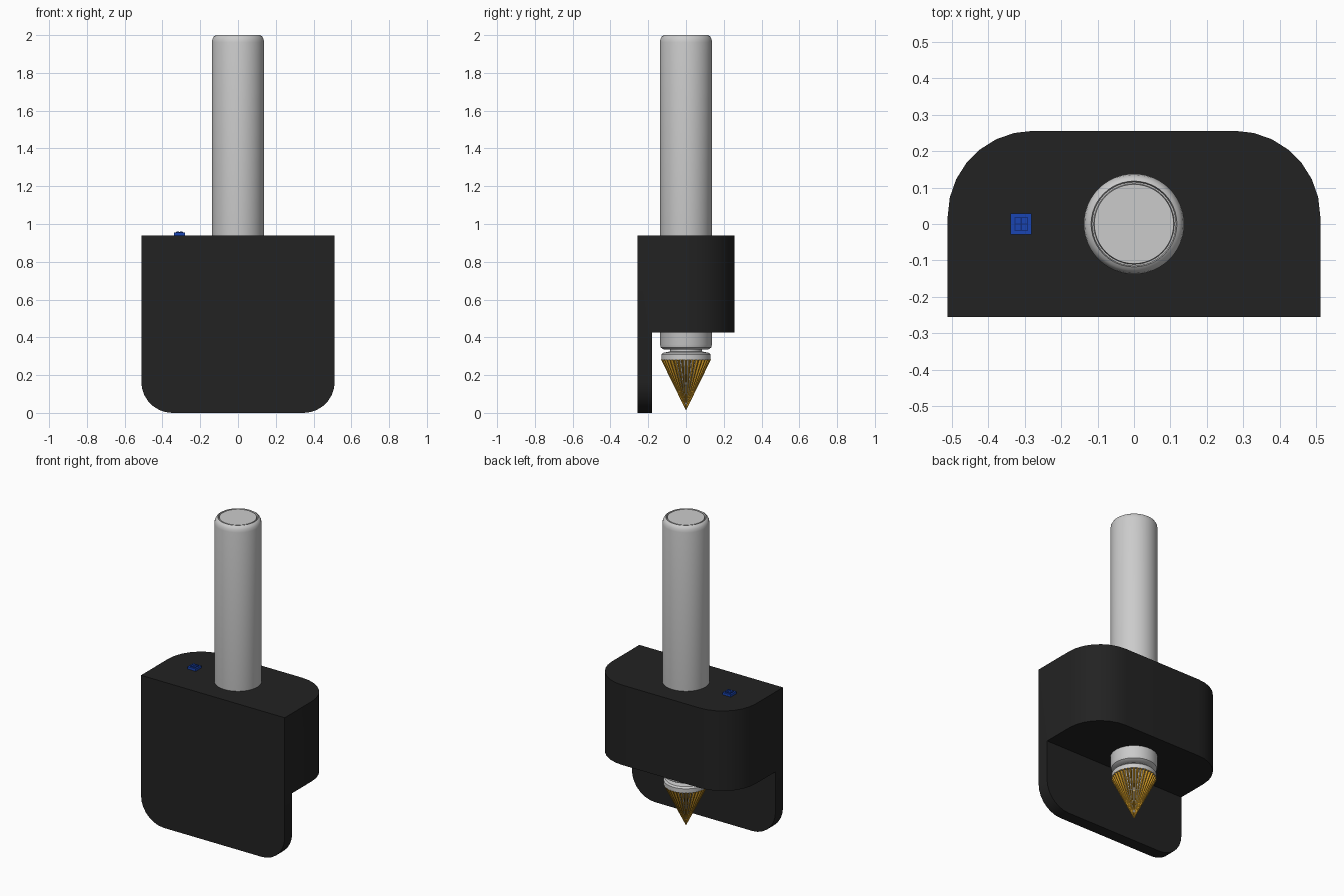
import bpy, bmesh
from math import sin, cos, pi, radians

if "Cube" in bpy.data.objects:
    bpy.data.objects.remove(bpy.data.objects["Cube"])


def material(name, rgb):
    m = bpy.data.materials.new(name)
    m.diffuse_color = (*rgb, 1)
    m.use_nodes = True
    m.node_tree.nodes["Principled BSDF"].inputs["Base Color"].default_value = m.diffuse_color
    return m


BLACK = material("black", (0.016, 0.016, 0.016))
GOLD = material("gold", (0.65, 0.33, 0.02))
BLUE = material("blue", (0.01, 0.06, 0.45))
DARK_BLUE = material("dark_blue", (0.005, 0.025, 0.2))


def finish(name, bm, mat=None, angle=None):
    bmesh.ops.recalc_face_normals(bm, faces=bm.faces)
    me = bpy.data.meshes.new(name)
    bm.to_mesh(me)
    bm.free()
    ob = bpy.data.objects.new(name, me)
    bpy.context.collection.objects.link(ob)
    if mat:
        me.materials.append(mat)
    if angle:
        bpy.ops.object.select_all(action='DESELECT')
        ob.select_set(True)
        bpy.context.view_layer.objects.active = ob
        bpy.ops.object.shade_smooth_by_angle(angle=radians(angle))
    return ob


def lathe(name, profile, sides=48):
    """Closed solid of revolution; profile ends become caps."""
    bm = bmesh.new()
    rings = [[bm.verts.new((r * cos(2 * pi * i / sides), r * sin(2 * pi * i / sides), z))
              for i in range(sides)] for r, z in profile]
    for a, b in zip(rings, rings[1:]):
        for i in range(sides):
            j = (i + 1) % sides
            bm.faces.new((a[i], a[j], b[j], b[i]))
    bm.faces.new(rings[0])
    bm.faces.new(rings[-1])
    return finish(name, bm, angle=30)


def add_box(bm, x, y, z0, z1, sx, sy):
    vs = bmesh.ops.create_cube(bm, size=1)["verts"]
    for v in vs:
        v.co = (x + v.co.x * sx, y + v.co.y * sy, (z0 + z1) / 2 + v.co.z * (z1 - z0))


# Housing: L-shaped side profile swept across x, then corners rounded
bm = bmesh.new()
W = 0.512
side = [(-.256, 0), (-.18, 0), (-.18, .425), (.256, .425), (.256, .94), (-.256, .94)]
face = bm.faces.new([bm.verts.new((-W, y, z)) for y, z in side])
ext = bmesh.ops.extrude_face_region(bm, geom=[face])
for v in ext["geom"]:
    if isinstance(v, bmesh.types.BMVert):
        v.co.x = W
back = [e for e in bm.edges if all(v.co.y > .25 for v in e.verts)
        and abs(e.verts[0].co.z - e.verts[1].co.z) > .1]
bmesh.ops.bevel(bm, geom=back, offset=.235, segments=7, profile=.5, affect='EDGES')
low = [e for e in bm.edges if all(v.co.z < .01 for v in e.verts)
       and abs(e.verts[0].co.y - e.verts[1].co.y) > .01]
bmesh.ops.bevel(bm, geom=low, offset=.165, segments=7, profile=.5, affect='EDGES')
finish("housing", bm, BLACK, 30)

# Shaft, with shallow ring at the top, rounded foot, neck and collar
lathe("shaft", [
    (.085, .29), (.085, .335), (.118, .336), (.133, .345), (.138, .362),
    (.138, 1.962), (.135, 1.98), (.127, 1.994), (.118, 2.0),
    (.115, 1.985), (.111, 1.985), (.109, 1.998)])
lathe("collar", [(.131, .28), (.131, .308), (.122, .318), (.09, .324)])

# Cutting tip: steel cone with gold ridges
lathe("tip_core", [(.002, .02), (.116, .281)])
bm = bmesh.new()
N = 36
for k in range(N):
    a, d = 2 * pi * k / N, pi / N * .8
    tip = bm.verts.new((0, 0, .012))
    base = [bm.verts.new((r * cos(t), r * sin(t), .282))
            for r, t in ((.112, a - d), (.132, a - d * .3), (.132, a + d * .3), (.112, a + d))]
    for i in range(4):
        bm.faces.new((tip, base[i], base[(i + 1) % 4]))
    bm.faces.new(base)
finish("tip_ridges", bm, GOLD)

# Blue button with raised pad and four small studs
bm = bmesh.new()
add_box(bm, -.31, 0, .93, .955, .058, .058)
finish("button_base", bm, BLUE)
bm = bmesh.new()
add_box(bm, -.31, 0, .95, .958, .038, .038)
finish("button_pad", bm, DARK_BLUE)
bm = bmesh.new()
for sx in (-1, 1):
    for sy in (-1, 1):
        add_box(bm, -.31 + sx * .009, sy * .009, .955, .961, .014, .014)
finish("button_studs", bm, BLUE)
